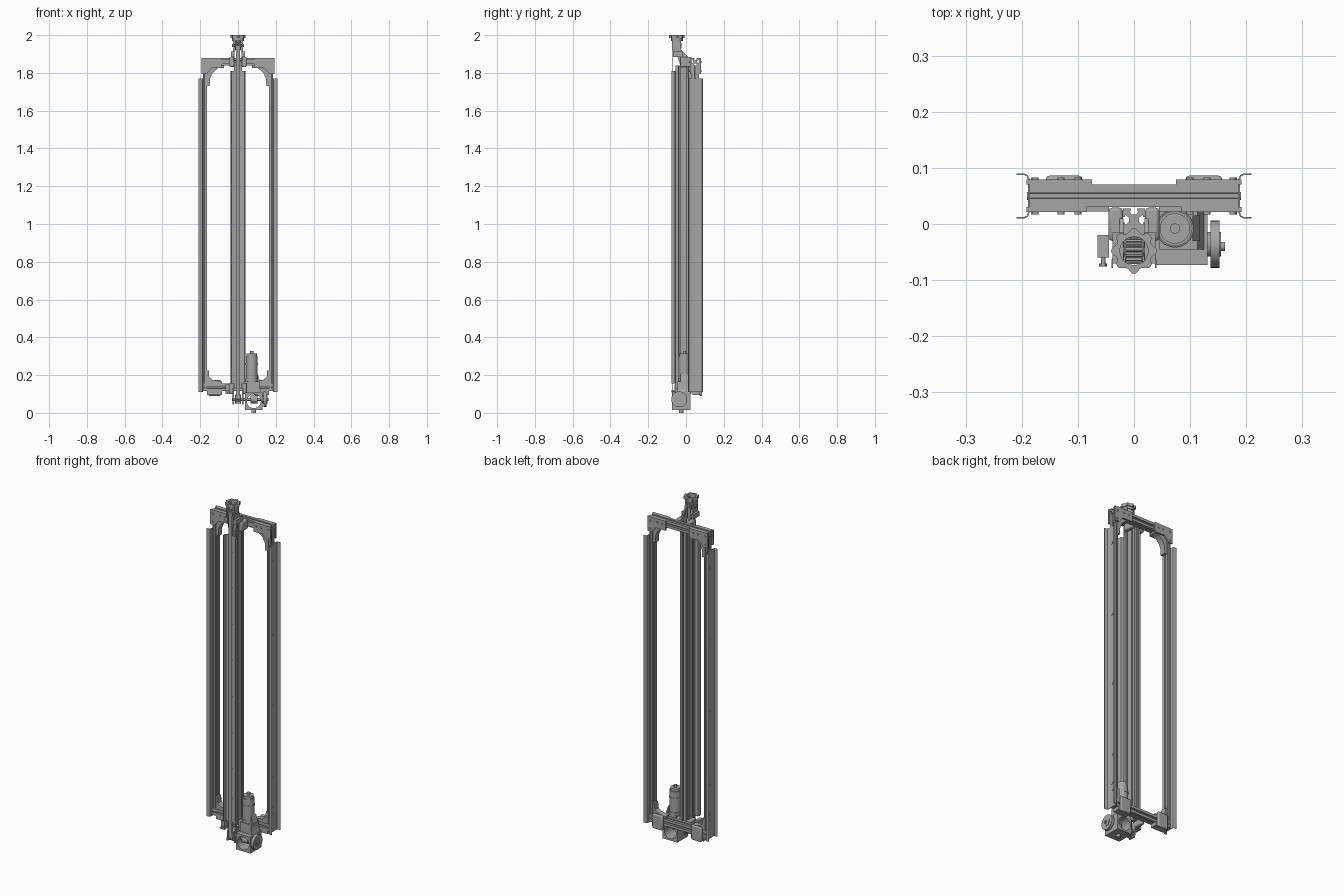
import bpy, bmesh
from math import sin, cos, pi

old = bpy.data.objects.get("Cube")
if old:
    bpy.data.objects.remove(old)


def material(name, value):
    m = bpy.data.materials.new(name)
    m.use_nodes = True
    colour = (value, value, value, 1)
    m.diffuse_color = colour
    m.node_tree.nodes["Principled BSDF"].inputs["Base Color"].default_value = colour
    return m


GREY = material("aluminium grey", 0.38)


def place(u, v, t, axis):
    return {"x": (t, u, v), "y": (u, t, v), "z": (u, v, t)}[axis]


def finish(name, bm):
    bmesh.ops.recalc_face_normals(bm, faces=bm.faces)
    mesh = bpy.data.meshes.new(name)
    bm.to_mesh(mesh)
    bm.free()
    mesh.materials.append(GREY)
    ob = bpy.data.objects.new(name, mesh)
    bpy.context.collection.objects.link(ob)
    ob.select_set(True)
    bpy.context.view_layer.objects.active = ob
    return ob


def prism(name, pts, a, b, axis):
    """Extrude an outline from a to b along an axis."""
    bm = bmesh.new()
    face = bm.faces.new([bm.verts.new(place(u, v, a, axis)) for u, v in pts])
    ext = bmesh.ops.extrude_face_region(bm, geom=[face])
    moved = [g for g in ext["geom"] if isinstance(g, bmesh.types.BMVert)]
    bmesh.ops.translate(bm, verts=moved, vec=place(0, 0, b - a, axis))
    caps = [f for f in bm.faces if len(f.verts) > 4]
    bmesh.ops.triangulate(bm, faces=caps)
    return finish(name, bm)


def box(name, x, y, z):
    return prism(name, [(x[0], y[0]), (x[1], y[0]), (x[1], y[1]), (x[0], y[1])], z[0], z[1], "z")


def rod(name, c, r, a, b, axis, n=24):
    pts = [(c[0] + r * cos(2 * pi * i / n), c[1] + r * sin(2 * pi * i / n)) for i in range(n)]
    return prism(name, pts, a, b, axis)


def ring(name, c, outer, inner, a, b, axis, n=48):
    """Hollow prism; outer and inner give the radius at an angle."""
    bm = bmesh.new()
    loops = []
    for t, rad in ((a, outer), (b, outer), (b, inner), (a, inner)):
        angles = [2 * pi * i / n for i in range(n)]
        loops.append([bm.verts.new(place(c[0] + rad(q) * cos(q), c[1] + rad(q) * sin(q), t, axis))
                      for q in angles])
    for k in range(4):
        p, q = loops[k], loops[(k + 1) % 4]
        for i in range(n):
            j = (i + 1) % n
            bm.faces.new((p[i], p[j], q[j], q[i]))
    return finish(name, bm)


def slotted(u0, u1, v0, v1, nu=1, nv=1, slot=0.005, depth=0.011):
    """Outline of a slotted extrusion with nu and nv slots per side."""
    lip, wide = depth * 0.35, slot * 1.9
    corners = [(u0, v0), (u1, v0), (u1, v1), (u0, v1)]
    pts = []
    for k in range(4):
        (ax, ay), (bx, by) = corners[k], corners[(k + 1) % 4]
        length = abs(bx - ax) + abs(by - ay)
        dx, dy = (bx - ax) / length, (by - ay) / length
        pts.append((ax, ay))
        count = nv if k % 2 else nu
        for i in range(count):
            mid = length * (i + 0.5) / count
            for s, d in ((-slot, 0), (-slot, lip), (-wide, lip), (-slot * 0.8, depth),
                         (slot * 0.8, depth), (wide, lip), (slot, lip), (slot, 0)):
                pts.append((ax + dx * (mid + s) - dy * d, ay + dy * (mid + s) + dx * d))
    return pts


# Rail channel outline: flat web with two curled flanges
half = [(0.04, 0.023), (0.04, 0.009), (0.037, 0.003), (0.03, 0),
        (0.029, 0.003), (0.035, 0.005), (0.0375, 0.01), (0.0375, 0.023)]
RAIL = half[:4] + [(-u, v) for u, v in half[3::-1]]
RAIL += [(-u, v) for u, v in half[:3:-1]] + half[4:]

# Central column with its front rail
prism("column", slotted(-0.02, 0.02, -0.055, 0.028, 1, 2), 0.13, 1.84, "z")
prism("column_rail", [(u, -0.055 - v) for u, v in RAIL], 0.155, 1.81, "z")
for z in [0.26, 0.29] + [0.46 + 0.2085 * i for i in range(7)]:
    rod("column_rail_bolt", (0, z), 0.007, -0.06, -0.054, "y", 12)

# Top and bottom crossbars
for label, z in (("top", 1.84), ("bottom", 0.115)):
    prism(label + "_crossbar", slotted(0.03, 0.07, z, z + 0.04), -0.186, 0.186, "x")

for s in (-1, 1):
    def span(a, b):
        return sorted((s * a, s * b))

    # Side posts and outer rails
    prism("side_post", slotted(*span(0.165, 0.185), 0.03, 0.07, 1, 1, 0.004, 0.005), 0.115, 1.84, "z")
    prism("side_rail", [(s * (0.186 + v), 0.05 + u) for u, v in RAIL], 0.11, 1.77, "z")
    for z in (0.21, 0.25, 0.42, 0.84, 1.25, 1.67):
        rod("side_rail_bolt", (0.05, z), 0.007, *span(0.185, 0.191), "x", 12)

    # Upper corner plates, front and back
    for y0, y1, tip in ((0.021, 0.03, 0.085), (0.07, 0.079, 0.075)):
        outline = [(0.192, 1.88), (0.192, 1.795), (0.165, 1.795), (0.14, 1.825), (tip, 1.825), (tip, 1.88)]
        prism("corner_plate", [(s * u, v) for u, v in outline], y0, y1, "y")
        out = y0 - 0.004 if y0 < 0.05 else y1
        for x, z in ((0.176, 1.858), (0.13, 1.858), (0.1, 1.858), (0.178, 1.81)):
            rod("plate_bolt", (s * x, z), 0.006, out, out + 0.004, "y", 12)

    # Corner gussets
    gusset = [(0.165, 1.73), (0.15, 1.73), (0.148, 1.77), (0.135, 1.8), (0.105, 1.825), (0.085, 1.828),
              (0.085, 1.84), (0.165, 1.84)]
    prism("upper_gusset", [(s * u, v) for u, v in gusset], 0.033, 0.067, "y")
    gusset = [(0.165, 0.225), (0.155, 0.225), (0.152, 0.19), (0.135, 0.175), (0.085, 0.167),
              (0.085, 0.155), (0.165, 0.155)]
    prism("lower_gusset", [(s * u, v) for u, v in gusset], 0.033, 0.067, "y")

    # Rear lower feet with bevelled rims
    foot = box("rear_foot", span(0.092, 0.157), (0.07, 0.086), (0.09, 0.175))
    bev = foot.modifiers.new("rim", "BEVEL")
    bev.width, bev.segments = 0.006, 2
    box("foot_pad", span(0.085, 0.165), (0.035, 0.075), (0.095, 0.115))

    # Column clamps at both ends
    for label, z0, z1 in (("top", 1.83, 1.885), ("bottom", 0.1, 0.16)):
        clamp = box(label + "_clamp", span(0.02, 0.045), (-0.03, 0.029), (z0, z1))
        bev = clamp.modifiers.new("round", "BEVEL")
        bev.width, bev.segments = 0.006, 2
    box("clamp_tab", span(0.045, 0.085), (0.022, 0.03), (1.847, 1.87))

    # Tensioner yoke arms
    arm = [(-0.03, 1.84), (0.01, 1.84), (0.01, 1.885), (-0.025, 1.92), (-0.027, 1.985),
           (-0.073, 1.985), (-0.073, 1.915), (-0.05, 1.9)]
    prism("yoke_arm", arm, *span(0.019, 0.026), "x")
    box("yoke_shoulder", span(0.018, 0.038), (-0.07, -0.015), (1.885, 1.912))
    rod("yoke_axle_nut", (-0.05, 1.945), 0.009, *span(0.026, 0.032), "x", 6)

    # Lower pulley hangers
    hanger = [(-0.065, 0.045), (-0.025, 0.045), (-0.01, 0.13), (-0.055, 0.13)]
    prism("pulley_hanger", hanger, *span(0.021, 0.028), "x")


# Toothed belt pulleys
def teeth(q):
    return 0.022 + 0.0015 * (1 if cos(16 * q) > 0 else -1)


for label, z in (("top", 1.945), ("bottom", 0.072)):
    ring(label + "_pulley", (-0.048, z), teeth, lambda q: 0.007, -0.014, 0.014, "x", 64)
    for x in (-0.017, 0.014):
        rod(label + "_pulley_flange", (-0.048, z), 0.026, x, x + 0.003, "x")
rod("top_pulley_axle", (-0.048, 1.945), 0.007, -0.026, 0.026, "x")

# Belt runs along the column
for y in (-0.028, -0.07):
    box("belt", (-0.01, 0.01), (y - 0.001, y + 0.001), (0.072, 1.945))

# Lobed adjusting knob
ring("adjusting_knob", (0, -0.048), lambda q: 0.037 + 0.004 * cos(8 * q), lambda q: 0.025,
     1.984, 2.0, "z", 64)
ring("knob_collar", (0, -0.048), lambda q: 0.031, lambda q: 0.025, 1.97, 1.984, "z")

# Gearbox housing with a round opening
def square(q):
    return 0.047 / max(abs(cos(q)), abs(sin(q)))


ring("gearbox_housing", (0.084, 0.062), square, lambda q: 0.037, -0.073, 0.025, "y")
rod("gear_hub", (-0.04, 0.072), 0.021, 0.066, 0.102, "x")
rod("drive_shaft", (-0.04, 0.072), 0.008, -0.032, 0.162, "x")
rod("gearbox_boss", (0.084, -0.025), 0.012, 0, 0.016, "z")
rod("drive_disc", (-0.036, 0.072), 0.042, 0.136, 0.152, "x", 32)
rod("drive_disc_hub", (-0.036, 0.072), 0.022, 0.13, 0.155, "x")
neck = [(0.045, 0.109), (0.125, 0.109), (0.113, 0.135), (0.113, 0.165), (0.045, 0.165)]
prism("gearbox_neck", neck, -0.045, 0.025, "y")
brace = [(0.104, 0.165), (0.118, 0.165), (0.104, 0.205)]
prism("motor_brace", brace, -0.03, 0.015, "y")

# Motor
rod("motor_flange", (0.073, -0.008), 0.034, 0.165, 0.18, "z", 32)
rod("motor_body", (0.073, -0.008), 0.031, 0.18, 0.3, "z", 32)
rod("motor_cap", (0.073, -0.008), 0.027, 0.3, 0.315, "z", 32)
rod("motor_stub", (0.073, -0.008), 0.009, 0.315, 0.328, "z")
ring("motor_band", (0.073, -0.008), lambda q: 0.033, lambda q: 0.03, 0.255, 0.263, "z")

# Limit switch with its adjusting bolt
box("switch_body", (-0.065, -0.045), (-0.06, -0.02), (0.1, 0.15))
rod("switch_bolt", (-0.055, 0.115), 0.004, -0.073, -0.06, "y", 12)
rod("switch_bolt_head", (-0.055, 0.115), 0.007, -0.076, -0.07, "y", 6)

bpy.ops.object.shade_smooth_by_angle(angle=0.6)
